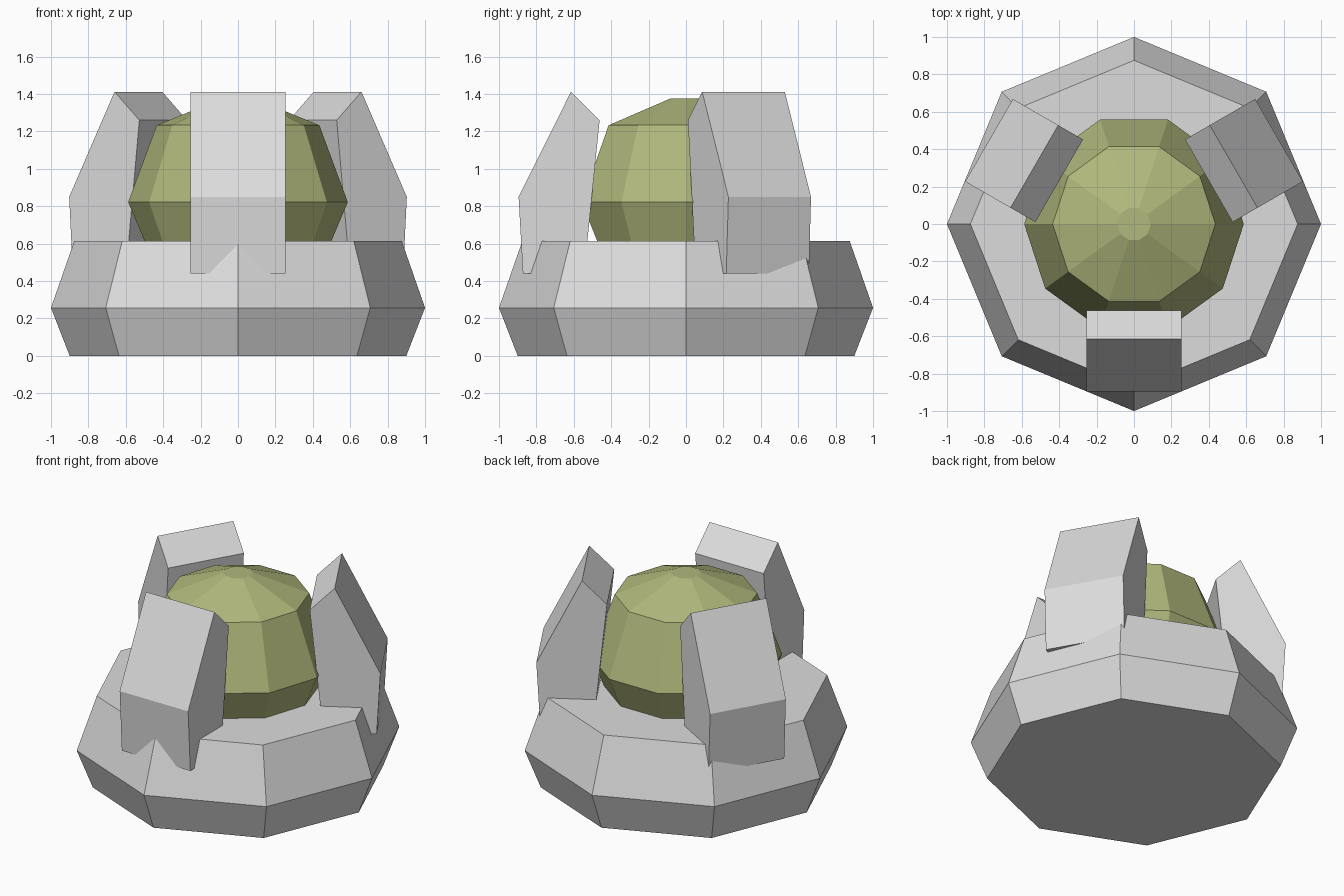
import bpy, bmesh, math
from mathutils import Matrix

if "Cube" in bpy.data.objects:
    bpy.data.objects.remove(bpy.data.objects["Cube"])


def material(name, rgb):
    m = bpy.data.materials.new(name)
    m.diffuse_color = (*rgb, 1)
    m.use_nodes = True
    m.node_tree.nodes["Principled BSDF"].inputs["Base Color"].default_value = m.diffuse_color
    return m


grey = material("light_grey", (0.72, 0.72, 0.72))
olive = material("olive_green", (0.44, 0.48, 0.20))


def finish(name, bm, mat):
    bmesh.ops.recalc_face_normals(bm, faces=bm.faces)
    mesh = bpy.data.meshes.new(name)
    bm.to_mesh(mesh)
    bm.free()
    mesh.materials.append(mat)
    ob = bpy.data.objects.new(name, mesh)
    bpy.context.collection.objects.link(ob)
    return ob


def lathe(name, profile, sides, mat):
    """Flat-sided solid from (radius, z) rings with capped ends."""
    bm = bmesh.new()
    rings = [[bm.verts.new((r * math.cos(math.tau * i / sides),
                            r * math.sin(math.tau * i / sides), z))
              for i in range(sides)] for r, z in profile]
    for a, b in zip(rings, rings[1:]):
        for i in range(sides):
            j = (i + 1) % sides
            bm.faces.new((a[i], a[j], b[j], b[i]))
    bm.faces.new(rings[0])
    bm.faces.new(rings[-1])
    return finish(name, bm, mat)


def claw(name, angle):
    """Radial side profile extruded across its width, turned about z."""
    profile = [(0.545, 0.44), (0.872, 0.44), (0.895, 0.85),
               (0.615, 1.412), (0.462, 1.26)]
    half = 0.255
    bm = bmesh.new()
    face = bm.faces.new([bm.verts.new((r, -half, z)) for r, z in profile])
    ext = bmesh.ops.extrude_face_region(bm, geom=[face])["geom"]
    bmesh.ops.translate(bm, vec=(0, 2 * half, 0),
                        verts=[v for v in ext if isinstance(v, bmesh.types.BMVert)])
    if face.is_valid and len(bm.faces) < len(profile) + 2:
        bm.faces.new(face.verts)
    bmesh.ops.holes_fill(bm, edges=bm.edges, sides=0)
    bm.transform(Matrix.Rotation(math.radians(angle), 4, 'Z'))
    return finish(name, bm, grey)


# Eight-sided base
lathe("base", [(0.9, 0), (1.0, 0.257), (0.875, 0.615)], 8, grey)

# Ten-sided dome held by the claws
lathe("dome", [(0.43, 0.45), (0.587, 0.822), (0.435, 1.233), (0.09, 1.375)], 10, olive)

# Three claws around the dome
for label, angle in (("front_claw", -90), ("right_claw", 30), ("left_claw", 150)):
    claw(label, angle)
